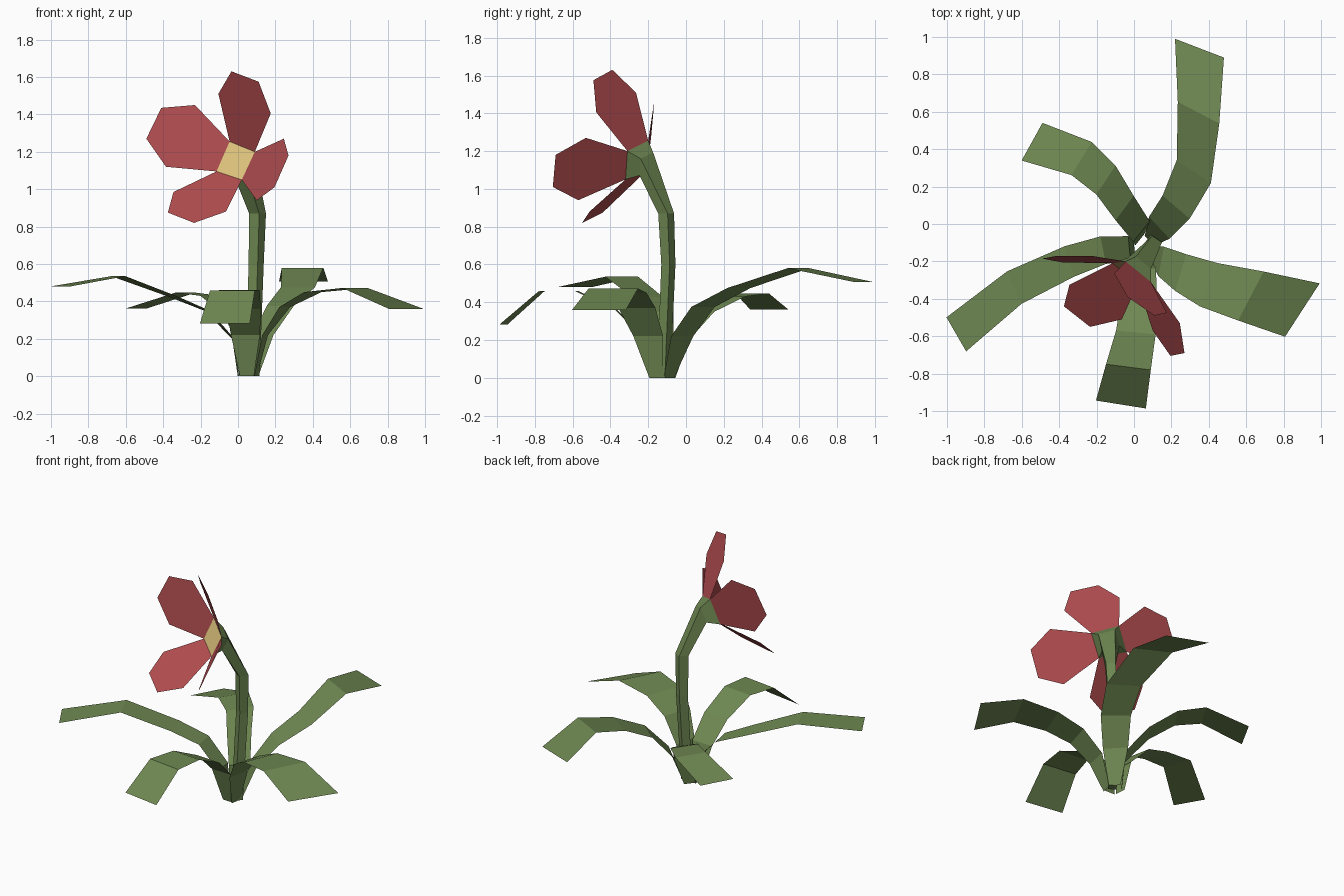
import bpy
from math import cos, sin, radians
from mathutils import Vector

if "Cube" in bpy.data.objects:
    bpy.data.objects.remove(bpy.data.objects["Cube"])


def material(name, rgb):
    m = bpy.data.materials.new(name)
    m.diffuse_color = (*rgb, 1)
    m.use_nodes = True
    m.node_tree.nodes["Principled BSDF"].inputs["Base Color"].default_value = m.diffuse_color
    return m


GREEN = material("leaf_green", (0.16, 0.25, 0.085))
RED = material("petal_red", (0.45, 0.075, 0.08))
YELLOW = material("center_yellow", (0.79, 0.60, 0.22))


def build(name, verts, faces, mat):
    me = bpy.data.meshes.new(name)
    me.from_pydata([tuple(v) for v in verts], [], faces)
    me.materials.append(mat)
    ob = bpy.data.objects.new(name, me)
    bpy.context.collection.objects.link(ob)
    return ob


def leaf(name, path, widths, angles):
    """Ribbon along a centreline; width and its plan direction blend from root to tip."""
    root = Vector((0.052, -0.13, 0))
    out = Vector((path[1][0], path[1][1], 0)) - root
    pts = [root + out.normalized() * 0.05] + [Vector(p) for p in path]
    verts = []
    for i, c in enumerate(pts):
        t = max(i - 1, 0) / (len(pts) - 2)
        w = widths[0] + (widths[1] - widths[0]) * t if i else 0.075
        a = radians(angles[0] + (angles[1] - angles[0]) * t)
        half = Vector((cos(a), sin(a), 0)) * w / 2
        verts += [c - half, c + half]
    faces = [(2*i, 2*i + 1, 2*i + 3, 2*i + 2) for i in range(len(pts) - 1)]
    build(name, verts, faces, GREEN)


# Five arching leaves
leaf("leaf_back", [(.135, -.02, .22), (.225, .09, .375), (.32, .28, .475),
                   (.345, .595, .58), (.35, .94, .507)], (.16, .28), (-47, -21))
leaf("leaf_right", [(.145, -.20, .22), (.25, -.26, .37), (.40, -.325, .45),
                    (.625, -.385, .472), (.90, -.46, .36)], (.16, .34), (-101, -123))
leaf("leaf_left", [(-.025, -.13, .20), (-.165, -.14, .35), (-.345, -.20, .425),
                   (-.64, -.34, .535), (-.95, -.59, .48)], (.13, .21), (95, 120))
leaf("leaf_back_left", [(.04, -.04, .20), (-.05, .085, .35), (-.15, .235, .43),
                        (-.28, .35, .447), (-.545, .44, .362)], (.14, .23), (51, 61))
leaf("leaf_front", [(.04, -.235, .22), (.03, -.37, .36), (.01, -.58, .46),
                    (-.03, -.765, .458), (-.07, -.965, .283)], (.155, .27), (178, 171))

# Flower centre corners: top, right, bottom, left
center = [Vector(p) for p in [(-.045, -.20, 1.255), (.09, -.31, 1.20),
                              (.02, -.32, 1.05), (-.115, -.21, 1.095)]]
build("flower_center", center, [(3, 2, 1, 0)], YELLOW)

# Four-sided stem flaring into the flower centre
corner = [(-.005, .046), (.05, .01), (.012, -.042), (-.045, -.008)]
rings = []
for x, y, z, s in [(.075, -.12, 0, .8), (.095, -.095, .6, .85), (.102, -.107, .87, .95)]:
    rings.append([Vector((x + s*a, y + s*b, z)) for a, b in corner])
mid = sum(center, Vector()) / 4
rings.append([Vector((.03, -.21, 1.13)) + (c - mid) * 0.6 for c in center])
rings.append(center)
faces = [(0, 1, 2, 3)]
for r in range(4):
    for i in range(4):
        j = (i + 1) % 4
        faces.append((4*r + j, 4*r + i, 4*r + 4 + i, 4*r + 4 + j))
build("stem", [v for ring in rings for v in ring], faces, GREEN)

# One flat petal on each side of the centre
petals = {
    "top": [(-.105, -.265, 1.51), (-.035, -.39, 1.63), (.11, -.49, 1.575), (.175, -.475, 1.405)],
    "right": [(.245, -.53, 1.27), (.27, -.69, 1.18), (.195, -.705, 1.01), (.10, -.57, .94)],
    "bottom": [(-.065, -.51, .88), (-.235, -.55, .82), (-.375, -.44, .875), (-.345, -.325, .985)],
    "left": [(-.385, -.205, 1.12), (-.49, -.185, 1.27), (-.41, -.17, 1.435), (-.23, -.17, 1.45)],
}
for i, (side, outer) in enumerate(petals.items()):
    verts = [center[i], *outer, center[(i + 1) % 4]]
    build("petal_" + side, verts, [(5, 4, 3, 2, 1, 0)], RED)
